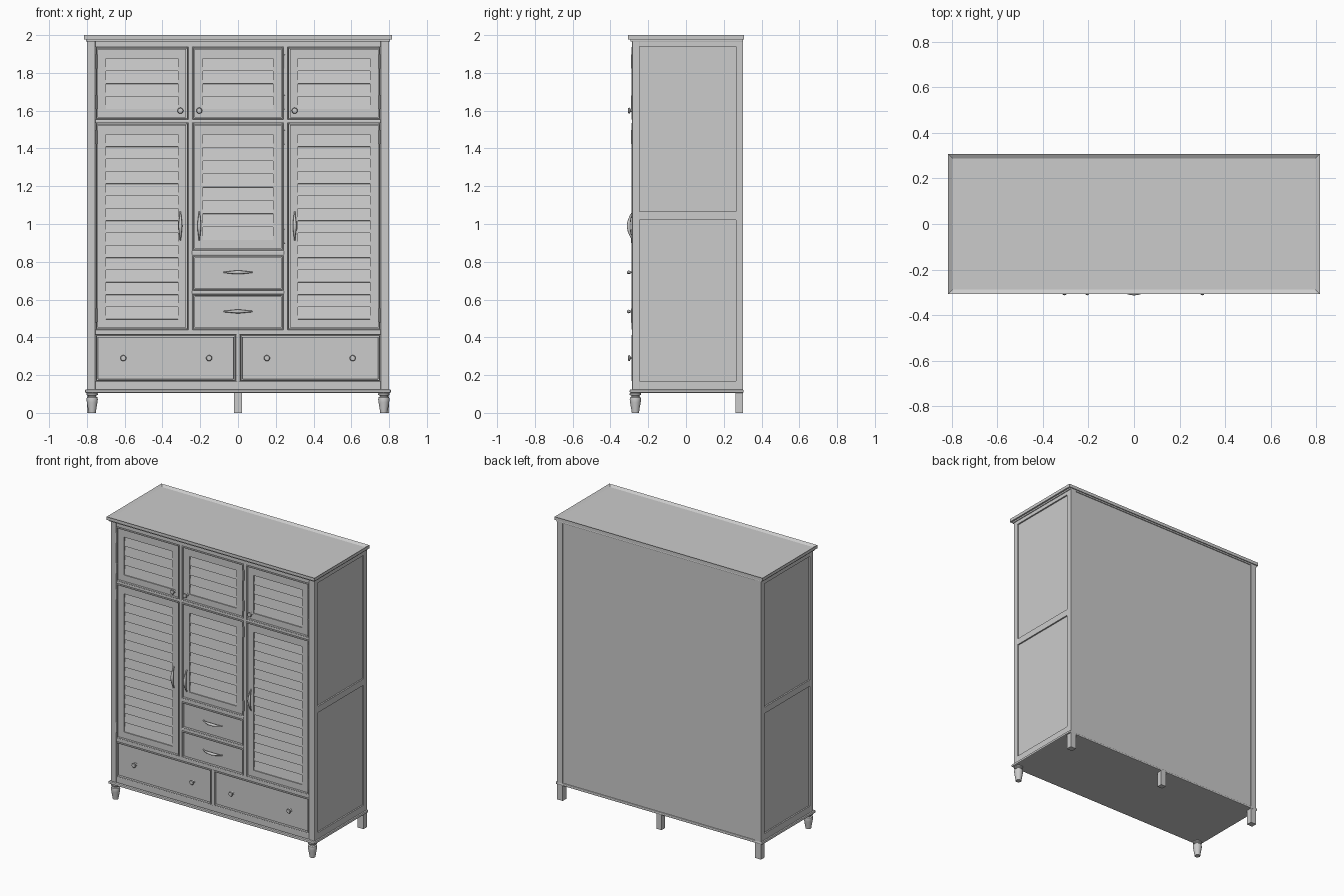
import bpy, bmesh, math
from mathutils import Matrix, Vector

cube = bpy.data.objects.get("Cube")
if cube:
    bpy.data.objects.remove(cube, do_unlink=True)

paint = bpy.data.materials.new("grey paint")
paint.use_nodes = True
GREY = (0.6, 0.6, 0.6, 1)
paint.diffuse_color = GREY
paint.node_tree.nodes["Principled BSDF"].inputs["Base Color"].default_value = GREY


def finish(name, bm, bevel=0, smooth=False):
    bmesh.ops.recalc_face_normals(bm, faces=bm.faces)
    mesh = bpy.data.meshes.new(name)
    bm.to_mesh(mesh)
    bm.free()
    mesh.materials.append(paint)
    obj = bpy.data.objects.new(name, mesh)
    bpy.context.collection.objects.link(obj)
    if bevel:
        mod = obj.modifiers.new("Bevel", "BEVEL")
        mod.width = bevel
        mod.segments = 2
    if smooth:
        bpy.ops.object.select_all(action="DESELECT")
        obj.select_set(True)
        bpy.context.view_layer.objects.active = obj
        bpy.ops.object.shade_smooth_by_angle(angle=math.radians(40))
    return obj


def add_box(bm, x, y, z, tilt=0):
    """Add a box spanning the (low, high) pairs, tilted about x."""
    mid = Vector([sum(p) / 2 for p in (x, y, z)])
    size = [p[1] - p[0] for p in (x, y, z)]
    bmesh.ops.create_cube(bm, size=1, matrix=Matrix.Translation(mid)
                          @ Matrix.Rotation(tilt, 4, "X") @ Matrix.Diagonal((*size, 1)))


def box(name, x, y, z, bevel=0):
    bm = bmesh.new()
    add_box(bm, x, y, z)
    return finish(name, bm, bevel)


def lathe(name, profile, place, steps=20):
    """Spin (radius, height) points about z, then move into place."""
    bm = bmesh.new()
    verts = [bm.verts.new((r, 0, h)) for r, h in profile]
    edges = [bm.edges.new(pair) for pair in zip(verts, verts[1:])]
    bmesh.ops.spin(bm, geom=verts + edges, axis=(0, 0, 1), cent=(0, 0, 0),
                   angle=2 * math.pi, steps=steps)
    bmesh.ops.remove_doubles(bm, verts=bm.verts, dist=1e-5)
    bm.transform(place)
    return finish(name, bm, smooth=True)


def both(x):
    """Mirrored spans on the left and right."""
    return (("left", x), ("right", (-x[1], -x[0])))


# Top with a shallow recess
bm = bmesh.new()
add_box(bm, (-0.815, 0.815), (-0.307, 0.307), (1.978, 2))
bm.faces.ensure_lookup_table()
top = max(bm.faces, key=lambda f: f.calc_center_median().z)
bmesh.ops.inset_region(bm, faces=[top], thickness=0.028)
bmesh.ops.translate(bm, verts=top.verts, vec=(0, 0, -0.012))
finish("top_board", bm)
box("top_moulding", (-0.806, 0.806), (-0.295, 0.303), (1.965, 1.978), 0.004)

# Carcass panels
box("back_panel", (-0.77, 0.77), (0.285, 0.297), (0.11, 1.97))
box("bottom_panel", (-0.79, 0.79), (-0.27, 0.295), (0.108, 0.122))
box("base_moulding", (-0.81, 0.81), (-0.298, 0.305), (0.106, 0.124), 0.006)
for z in (0.427, 1.543):
    box("inner_shelf", (-0.775, 0.775), (-0.25, 0.285), (z - 0.008, z + 0.008))

# Corner posts, framed sides and legs
leg = [(0, 0), (0.019, 0), (0.021, 0.015), (0.028, 0.055), (0.03, 0.072),
       (0.028, 0.082), (0.021, 0.087), (0.021, 0.091), (0.03, 0.096),
       (0.03, 0.103), (0.024, 0.108), (0, 0.108)]
for side, x in both((0.755, 0.8)):
    box(side + "_front_post", x, (-0.285, -0.245), (0.12, 1.97), 0.004)
    box(side + "_back_post", x, (0.265, 0.303), (0.12, 1.97))
    box(side + "_back_leg", x, (0.262, 0.303), (0, 0.11))
    lathe(side + "_front_leg", leg,
          Matrix.Translation((math.copysign(0.772, x[0]), -0.268, 0)))
for side, x in both((0.775, 0.79)):
    box(side + "_side_panel", x, (-0.25, 0.27), (0.12, 1.97))
for side, x in both((0.775, 0.8)):
    for z in ((0.12, 0.17), (1.02, 1.065), (1.94, 1.97)):
        box(side + "_side_rail", x, (-0.247, 0.267), z)
box("centre_back_leg", (-0.02, 0.02), (0.265, 0.303), (0, 0.11))

# Front rails and dividers
FRONT = (-0.284, -0.235)
for z in ((0.122, 0.168), (0.413, 0.441), (1.534, 1.554), (1.936, 1.97)):
    box("front_rail", (-0.757, 0.757), FRONT, z, 0.005)
for z in ((0.627, 0.649), (0.833, 0.86)):
    box("drawer_rail", (-0.245, 0.245), FRONT, z, 0.005)
for side, x in both((0.24, 0.264)):
    box(side + "_divider", x, FRONT, (0.43, 1.945), 0.005)
box("drawer_divider", (-0.012, 0.012), FRONT, (0.16, 0.42), 0.005)


def beading(name, x, z):
    """Slim rounded strip around an opening."""
    bm = bmesh.new()
    w, y = 0.007, (-0.289, -0.262)
    for e in (x[0], x[1] - w):
        add_box(bm, (e, e + w), y, z)
    for e in (z[0], z[1] - w):
        add_box(bm, (x[0] + w, x[1] - w), y, (e, e + w))
    finish(name + "_beading", bm, 0.002)


def door(name, x, z):
    """Framed door filled with overlapping tilted slats."""
    beading(name, x, z)
    x = (x[0] + 0.01, x[1] - 0.01)
    z = (z[0] + 0.01, z[1] - 0.01)
    inner_x = (x[0] + 0.044, x[1] - 0.044)
    inner_z = (z[0] + 0.044, z[1] - 0.05)
    y = (-0.28, -0.252)
    bm = bmesh.new()
    for span in ((x[0], inner_x[0]), (inner_x[1], x[1])):
        add_box(bm, span, y, z)
    for span in ((z[0], inner_z[0]), (inner_z[1], z[1])):
        add_box(bm, inner_x, y, span)
    finish(name + "_frame", bm)
    bm = bmesh.new()
    count = round((inner_z[1] - inner_z[0]) / 0.066)
    pitch = (inner_z[1] - inner_z[0]) / count
    for i in range(count):
        low = inner_z[0] + i * pitch
        add_box(bm, inner_x, (-0.27, -0.263), (low, low + pitch + 0.004), math.radians(-8))
    finish(name + "_slats", bm)


def drawer(name, x, z):
    """Inset drawer front with a hidden box behind it."""
    beading(name, x, z)
    box(name + "_front", (x[0] + 0.01, x[1] - 0.01), (-0.28, -0.26),
        (z[0] + 0.01, z[1] - 0.01), 0.002)
    box(name + "_box", (x[0] + 0.02, x[1] - 0.02), (-0.26, 0.25), (z[0] + 0.02, z[1] - 0.03))


knob_profile = [(0, 0), (0.012, 0), (0.012, 0.003), (0.006, 0.006), (0.006, 0.014),
                (0.014, 0.018), (0.016, 0.022), (0.013, 0.027), (0, 0.029)]


def knob(name, x, z):
    lathe(name, knob_profile, Matrix.Translation((x, -0.279, z))
          @ Matrix.Rotation(math.pi / 2, 4, "X"), 16)


def pull(name, x, z, upright):
    """Bowed handle, thick in the middle, tapering to its ends."""
    curve = bpy.data.curves.new(name, "CURVE")
    curve.dimensions = "3D"
    curve.bevel_depth = 0.01
    curve.bevel_resolution = 2
    curve.use_fill_caps = True
    line = curve.splines.new("POLY")
    count = 13
    line.points.add(count - 1)
    for i, p in enumerate(line.points):
        t = i / (count - 1)
        along, bow = (t - 0.5) * 0.15, math.sin(math.pi * t)
        p.co = (x + (0 if upright else along), -0.279 - 0.024 * bow ** 0.7,
                z + (along if upright else 0), 1)
        p.radius = 0.4 + 0.6 * bow ** 2
    curve.materials.append(paint)
    bpy.context.collection.objects.link(bpy.data.objects.new(name, curve))


def hinge(x, z):
    lathe("hinge", [(0, -0.038), (0.005, -0.036), (0.005, 0.036), (0, 0.038)],
          Matrix.Translation((x, -0.286, z)), 10)


# Doors with their hardware: span, hinge side, handle side
columns = (("right", (-0.753, -0.264), -0.75, -0.305),
           ("middle", (-0.24, 0.24), 0.245, -0.205),
           ("left", (0.264, 0.753), 0.75, 0.3))
for name, x, hinge_x, grip_x in columns:
    low = 0.86 if name == "middle" else 0.441
    door(name + "_upper_door", x, (1.554, 1.936))
    door(name + "_lower_door", x, (low, 1.534))
    knob(name + "_door_knob", grip_x, 1.6)
    pull(name + "_door_pull", grip_x, 0.99, True)
    for z in (1.86, 1.645, 1.46, low + 0.075):
        hinge(hinge_x, z)

# Drawers with their hardware
for name, z in (("upper", (0.649, 0.833)), ("lower", (0.441, 0.627))):
    drawer(name + "_small_drawer", (-0.24, 0.24), z)
    pull(name + "_drawer_pull", 0, sum(z) / 2 + 0.003, False)
for side, x in both((0.012, 0.753)):
    drawer(side + "_wide_drawer", x, (0.168, 0.413))
    for knob_x in (0.153, 0.607):
        knob(side + "_drawer_knob", math.copysign(knob_x, x[0]), 0.29)
